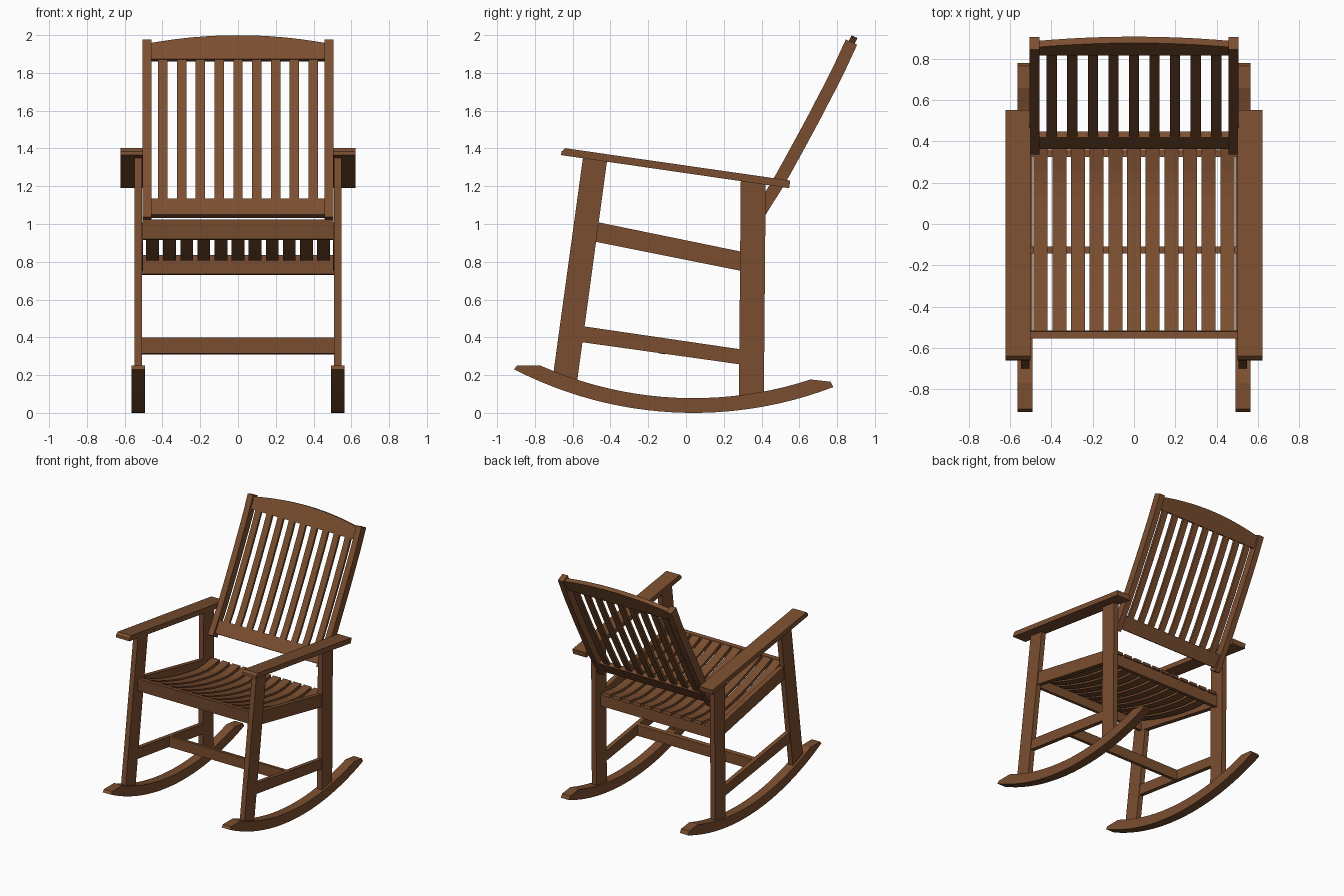
import bpy, bmesh
from mathutils import Vector
from math import sqrt

if "Cube" in bpy.data.objects:
    bpy.data.objects.remove(bpy.data.objects["Cube"])

wood = bpy.data.materials.new("brown wood")
wood.diffuse_color = (0.195, 0.076, 0.029, 1)
wood.use_nodes = True
wood.node_tree.nodes["Principled BSDF"].inputs["Base Color"].default_value = wood.diffuse_color


def prism(name, pts, a, b, place=lambda u, v, w: (w, u, v)):
    """Extrude a 2D outline from a to b; by default outline is (y, z), extruded in x."""
    bm = bmesh.new()
    lo = [bm.verts.new(place(u, v, a)) for u, v in pts]
    hi = [bm.verts.new(place(u, v, b)) for u, v in pts]
    n = len(pts)
    bm.faces.new(lo)
    bm.faces.new(hi[::-1])
    for i in range(n):
        j = (i + 1) % n
        bm.faces.new((lo[i], hi[i], hi[j], lo[j]))
    bmesh.ops.recalc_face_normals(bm, faces=bm.faces)
    me = bpy.data.meshes.new(name)
    bm.to_mesh(me)
    bm.free()
    me.materials.append(wood)
    ob = bpy.data.objects.new(name, me)
    bpy.context.collection.objects.link(ob)
    return ob


def smooth_path(pts, steps=4):
    """Catmull-Rom curve through 2D points."""
    p = [Vector(q) for q in pts]
    p = [2 * p[0] - p[1]] + p + [2 * p[-1] - p[-2]]
    out = []
    for i in range(1, len(p) - 2):
        a, b, c, d = p[i - 1:i + 3]
        for k in range(steps):
            t = k / steps
            out.append(0.5 * (2 * b + (c - a) * t + (2 * a - 5 * b + 4 * c - d) * t * t
                              + (3 * b - a - 3 * c + d) * t ** 3))
    return out + [p[-2]]


def strip(path, thick):
    """Outline of a bent board around a centre line."""
    one, two = [], []
    for i, q in enumerate(path):
        t = (path[min(i + 1, len(path) - 1)] - path[max(i - 1, 0)]).normalized()
        n = Vector((-t.y, t.x)) * thick / 2
        one.append(tuple(q + n))
        two.append(tuple(q - n))
    return one + two[::-1]


def arc_z(y, r, zc):
    return zc - sqrt(r * r - (y - 0.04) ** 2)


# Outlines in (y, z)
R = 2.07
bottom = [(-0.91 + 1.69 * i / 24, arc_z(-0.91 + 1.69 * i / 24, R, R)) for i in range(25)]
top = [(0.66 - 1.43 * i / 20, arc_z(0.66 - 1.43 * i / 20, R - 0.078, R)) for i in range(21)]
rocker = bottom + [(0.765, 0.165)] + top + [(-0.895, 0.25)]
front_leg = [(-0.705, 0.19), (-0.58, 0.14), (-0.418, 1.335), (-0.545, 1.355)]
rear_leg = [(0.28, 0.06), (0.412, 0.06), (0.422, 1.22), (0.29, 1.24)]
arm = [(-0.662, 1.365), (-0.658, 1.385), (-0.64, 1.402), (-0.61, 1.397), (0.552, 1.23), (0.546, 1.19)]
seat_rail = [(-0.49, 0.908), (0.30, 0.75), (0.30, 0.852), (-0.46, 1.008)]
low_rail = [(-0.57, 0.377), (0.30, 0.255), (0.30, 0.335), (-0.54, 0.458)]
back_line = smooth_path([(0.365, 1.02), (0.43, 1.125), (0.505, 1.247), (0.66, 1.53),
                         (0.715, 1.635), (0.80, 1.80), (0.876, 1.963)])
post = strip(back_line, 0.066)

# Side frames, rockers, arms and back posts
for s, side in ((-1, "left"), (1, "right")):
    for name, outline, x0, x1 in (
            ("rocker", rocker, 0.492, 0.565), ("front_leg", front_leg, 0.507, 0.548),
            ("rear_leg", rear_leg, 0.507, 0.548), ("arm", arm, 0.502, 0.622),
            ("seat_side_rail", seat_rail, 0.503, 0.54), ("lower_side_rail", low_rail, 0.51, 0.544),
            ("back_post", post, 0.458, 0.505)):
        prism(f"{side}_{name}", outline, s * x0, s * x1)

# Cross rails
prism("front_seat_rail", [(-0.545, 0.92), (-0.515, 0.915), (-0.52, 1.02), (-0.555, 1.024)], -0.505, 0.505)
prism("rear_seat_rail", [(0.325, 0.735), (0.36, 0.73), (0.36, 0.832), (0.325, 0.836)], -0.509, 0.509)
prism("stretcher", [(-0.142, 0.315), (-0.11, 0.31), (-0.11, 0.395), (-0.142, 0.4)], -0.512, 0.512)

# Curved seat slats
seat_line = smooth_path([(-0.522, 1.008), (-0.4, 0.957), (-0.2, 0.892), (0, 0.845),
                         (0.2, 0.818), (0.37, 0.835)], 3)
seat_slat = strip(seat_line, 0.024)
for i in range(11):
    x = (i - 5) * 0.0905
    prism(f"seat_slat_{i + 1}", seat_slat, x - 0.034, x + 0.034)

# Back slats follow the posts
slat = strip([p for p in back_line if 1.08 < p.y < 1.91], 0.02)
for i in range(9):
    x = (i - 4) * 0.0995
    prism(f"back_slat_{i + 1}", slat, x - 0.025, x + 0.025)

# Lower back rail, and arched top rail tilted with the posts
prism("lower_back_rail", strip([Vector((0.378, 1.04)), Vector((0.434, 1.127))], 0.034), -0.46, 0.46)


def tilt(u, v, w):
    return (u, 0.831 + 0.44 * v + 0.898 * w, 1.867 + 0.898 * v - 0.44 * w)


arch = [(0.46 - 0.92 * i / 16, 0.139 - 0.045 * ((i - 8) / 8) ** 2) for i in range(17)]
prism("top_back_rail", [(-0.46, 0), (0.46, 0)] + arch, -0.017, 0.017, tilt)
